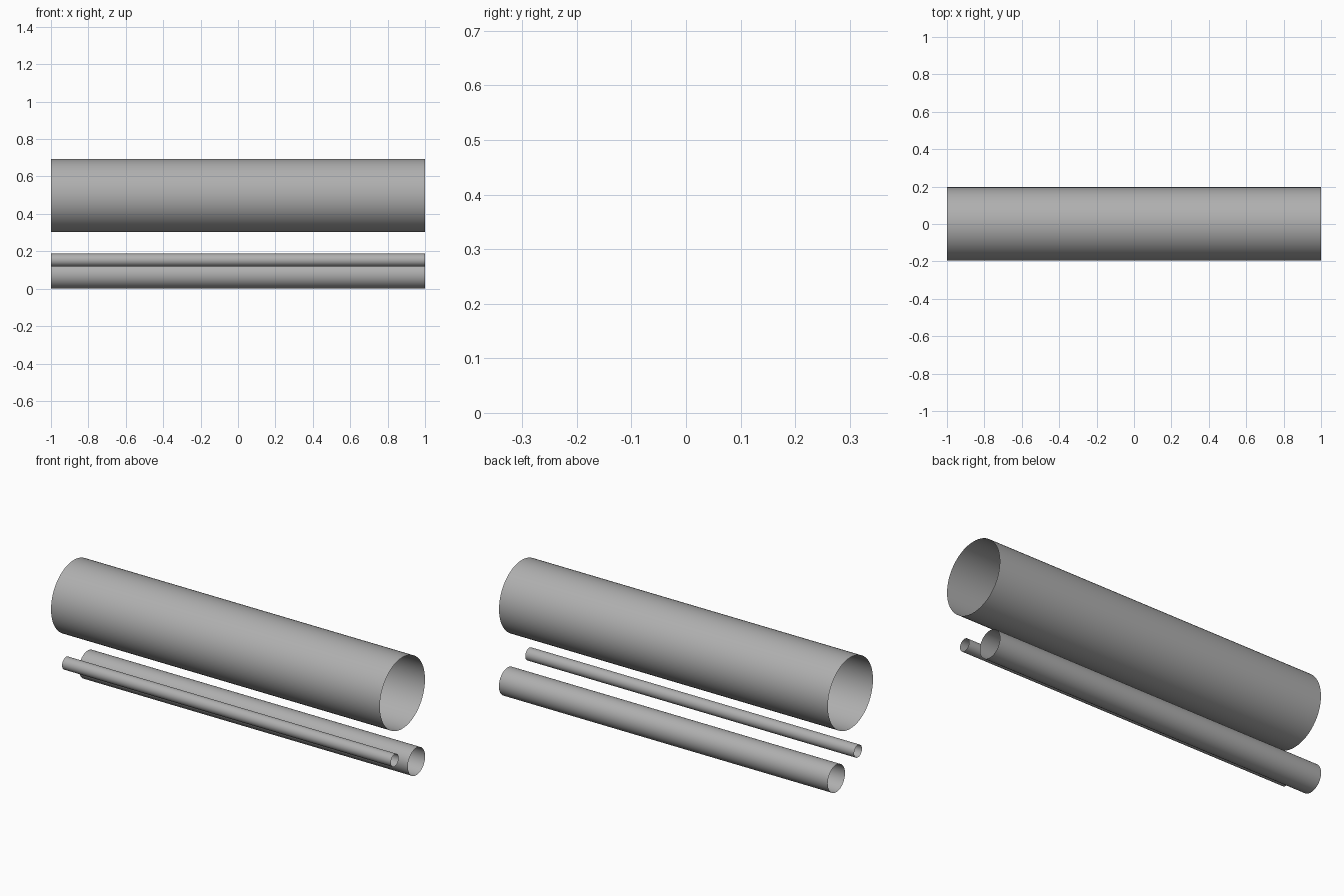
import bpy
from math import pi, radians

if "Cube" in bpy.data.objects:
    bpy.data.objects.remove(bpy.data.objects["Cube"])

# Darker grey shared by all tubes
grey = bpy.data.materials.new("dark_grey")
grey.diffuse_color = (0.43, 0.43, 0.43, 1)
grey.use_nodes = True
grey.node_tree.nodes["Principled BSDF"].inputs["Base Color"].default_value = grey.diffuse_color


def open_tube(name, y, z, radius):
    """Thin open-ended tube running along x."""
    bpy.ops.mesh.primitive_cylinder_add(vertices=64, radius=radius, depth=2,
                                        end_fill_type='NOTHING',
                                        location=(0, y, z),
                                        rotation=(0, pi / 2, 0))
    tube = bpy.context.object
    tube.name = name
    tube.data.materials.append(grey)
    bpy.ops.object.shade_smooth_by_angle(angle=radians(30))


# Three parallel tubes of different bore
open_tube("large_tube", 0.0, 0.498, 0.196)
open_tube("medium_tube", 0.122, 0.075, 0.075)
open_tube("small_tube", -0.066, 0.153, 0.034)
